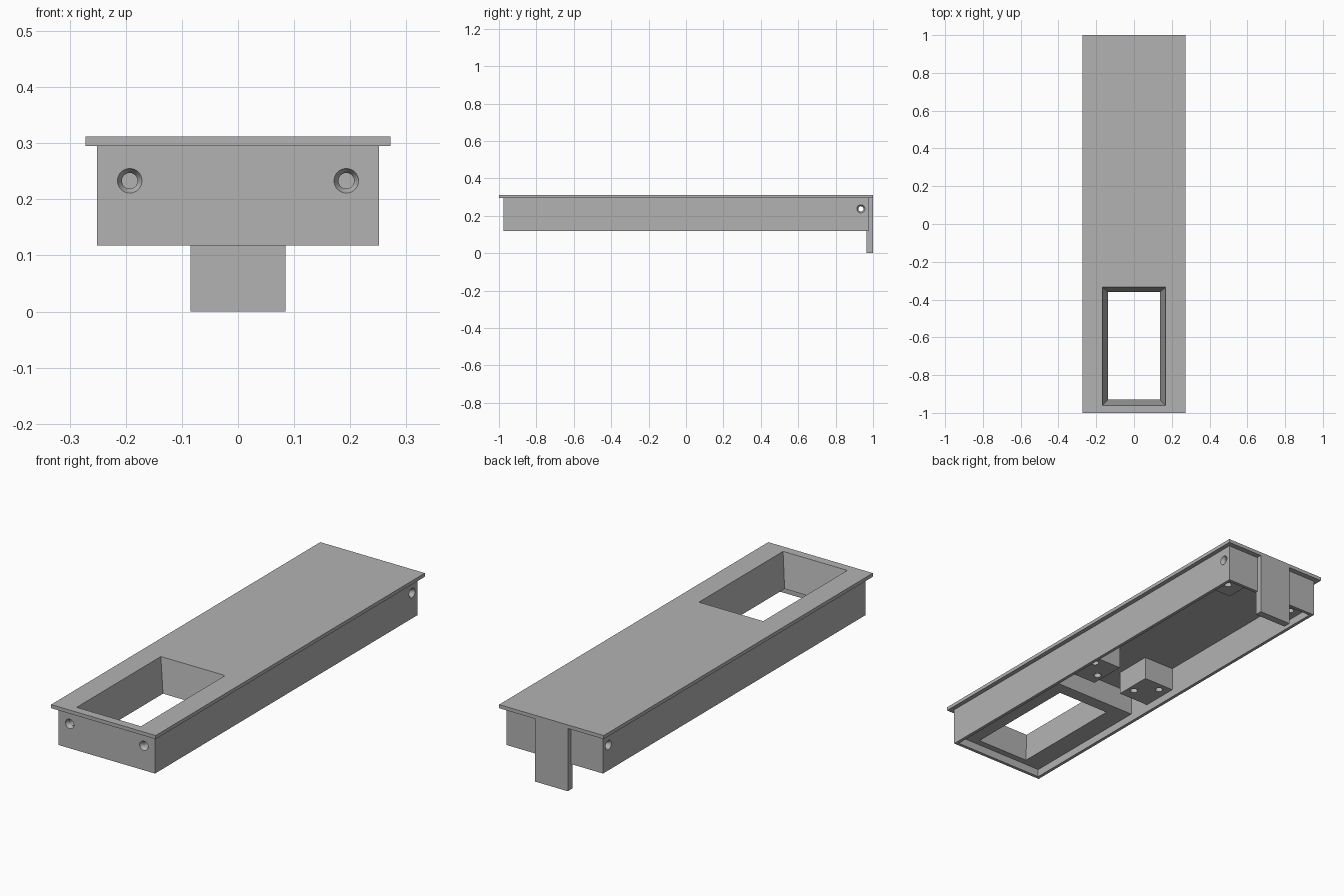
import bpy, bmesh, math
from mathutils import Matrix, Vector

if "Cube" in bpy.data.objects:
    bpy.data.objects.remove(bpy.data.objects["Cube"], do_unlink=True)

grey = bpy.data.materials.new("plain_grey")
grey.use_nodes = True
colour = (0.45, 0.45, 0.45, 1)
grey.diffuse_color = colour
grey.node_tree.nodes["Principled BSDF"].inputs["Base Color"].default_value = colour


def loft(name, sections, matrix=Matrix()):
    """Closed solid through a stack of point rings."""
    bm = bmesh.new()
    rings = [[bm.verts.new(matrix @ Vector(p)) for p in s] for s in sections]
    n = len(rings[0])
    for low, high in zip(rings, rings[1:]):
        for i in range(n):
            j = (i + 1) % n
            bm.faces.new((low[i], low[j], high[j], high[i]))
    bm.faces.new(rings[0][::-1])
    bm.faces.new(rings[-1])
    bmesh.ops.recalc_face_normals(bm, faces=bm.faces)
    mesh = bpy.data.meshes.new(name)
    bm.to_mesh(mesh)
    bm.free()
    mesh.materials.append(grey)
    obj = bpy.data.objects.new(name, mesh)
    bpy.context.collection.objects.link(obj)
    return obj


def rect(x0, x1, y0, y1, z):
    return [(x0, y0, z), (x1, y0, z), (x1, y1, z), (x0, y1, z)]


def box(name, x0, x1, y0, y1, z0, z1):
    return loft(name, [rect(x0, x1, y0, y1, z0), rect(x0, x1, y0, y1, z1)])


def hole(name, mouth, direction, profile):
    """Round cutter: profile holds (depth, radius) pairs from the mouth inward."""
    turn = Vector(direction).to_track_quat('Z', 'Y').to_matrix().to_4x4()
    angles = [math.tau * i / 32 for i in range(32)]
    rings = [[(r * math.cos(a), r * math.sin(a), d) for a in angles] for d, r in profile]
    return loft(name, rings, Matrix.Translation(mouth) @ turn)


def cut(target, cutters):
    bpy.context.view_layer.objects.active = target
    for cutter in cutters:
        mod = target.modifiers.new("cut", 'BOOLEAN')
        mod.operation = 'DIFFERENCE'
        mod.solver = 'EXACT'
        mod.object = cutter
        bpy.ops.object.modifier_apply(modifier=mod.name)


BOTTOM, LEDGE, CEILING, RIM, TOP = 0.118, 0.155, 0.265, 0.295, 0.312
OUT_X, OUT_Y, IN_X, IN_Y = 0.251, 0.975, 0.236, 0.96

# Main solids
plate = box("top_plate", -0.272, 0.272, -1, 1, RIM, TOP)
shell = box("body_shell", -OUT_X, OUT_X, -OUT_Y, OUT_Y, BOTTOM, RIM + 0.002)
box("rear_tab", -0.085, 0.085, 0.965, 1, 0, RIM + 0.002)

# Cavities and tapered window
recess = box("recess_cutter", -IN_X, IN_X, -IN_Y, IN_Y, BOTTOM - 0.05, LEDGE)
cavity = box("cavity_cutter", -IN_X, IN_X, -0.3, IN_Y, BOTTOM - 0.05, CEILING)
window = loft("window_cutter", [rect(-0.136, 0.136, -0.928, -0.362, LEDGE - 0.01),
                                rect(-0.169, 0.169, -0.962, -0.333, TOP + 0.01)])
cutters = [recess, cavity, window]
cut(plate, [window])

# Screw holes in the front and sides
sunk = [(-0.003, 0.0235), (0.015, 0.014), (0.16, 0.014)]
front_holes, side_holes = [], {}
for side in (-1, 1):
    front_holes.append(hole("front_hole_cutter", (0.193 * side, -OUT_Y, 0.233),
                            (0, 1, 0), sunk))
    side_holes[side] = hole("side_hole_cutter", (OUT_X * side, 0.935, 0.237),
                            (-side, 0, 0), sunk)
cutters += front_holes + list(side_holes.values())
cut(shell, cutters)

# Bosses under the deck, sunk slightly into the walls
blind = [(-0.005, 0.017), (0.08, 0.017)]
for side, label in ((-1, "right"), (1, "left")):
    wall = IN_X + 0.005
    spots = {"middle": (0.076, -0.19, -0.01, [(0.108, -0.13), (0.19, -0.05)]),
             "rear": (0.11, 0.81, IN_Y + 0.005, [(0.185, 0.885)])}
    for place, (inner, y0, y1, points) in spots.items():
        xs = sorted((inner * side, wall * side))
        boss = box(f"{place}_boss_{label}", *xs, y0, y1, LEDGE, CEILING + 0.005)
        drills = [hole("boss_hole_cutter", (x * side, y, LEDGE), (0, 0, 1), blind)
                  for x, y in points]
        cutters += drills
        if place == "rear":
            drills.append(side_holes[side])
        cut(boss, drills)

for cutter in cutters:
    bpy.data.objects.remove(cutter, do_unlink=True)
